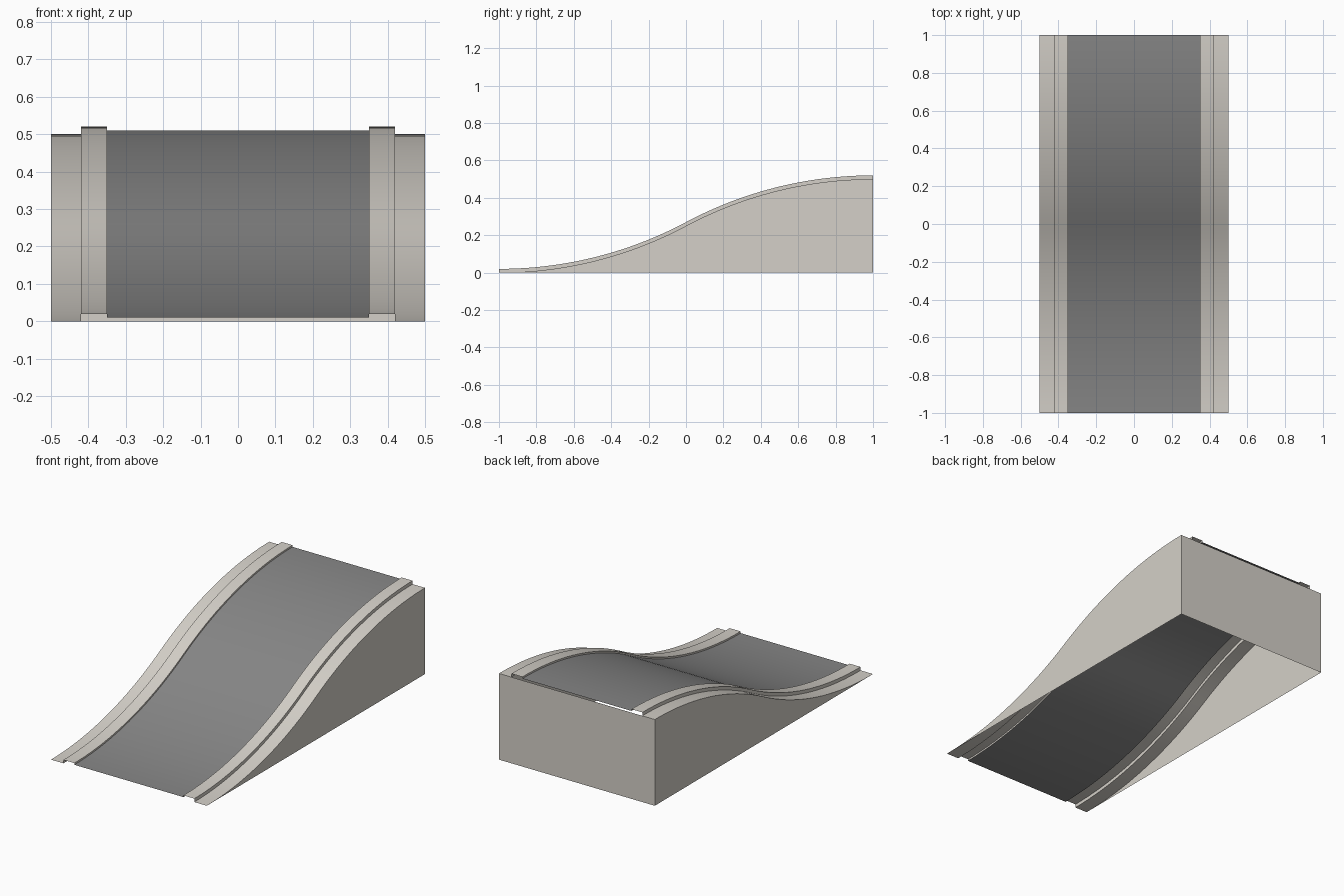
import bpy
import math

if "Cube" in bpy.data.objects:
    bpy.data.objects.remove(bpy.data.objects["Cube"], do_unlink=True)

STEPS = 40
RADIUS = 2.125


def make_material(name, color):
    mat = bpy.data.materials.new(name)
    mat.use_nodes = True
    mat.diffuse_color = color
    mat.node_tree.nodes["Principled BSDF"].inputs["Base Color"].default_value = color
    return mat


concrete = make_material("pale_concrete", (0.66, 0.63, 0.58, 1))
asphalt = make_material("grey_asphalt", (0.24, 0.24, 0.24, 1))


def ramp_height(y):
    """S-curve of two equal arcs, rising from 0 to 0.5."""
    drop = RADIUS - math.sqrt(RADIUS ** 2 - (1 - abs(y)) ** 2)
    return drop if y < 0 else 0.5 - drop


def add_object(name, verts, faces, mat):
    mesh = bpy.data.meshes.new(name)
    mesh.from_pydata(verts, [], faces)
    mesh.validate()
    mesh.materials.append(mat)
    obj = bpy.data.objects.new(name, mesh)
    bpy.context.collection.objects.link(obj)
    bpy.ops.object.select_all(action="DESELECT")
    obj.select_set(True)
    bpy.context.view_layer.objects.active = obj
    bpy.ops.object.shade_smooth_by_angle(angle=math.radians(30))
    return obj


def sweep(name, section, mat):
    """Sweep (x, lift) points along the ramp; a lift of None stays on the ground."""
    verts, faces = [], []
    n = len(section)
    for i in range(STEPS + 1):
        y = -1 + 2 * i / STEPS
        for x, lift in section:
            verts.append((x, y, 0 if lift is None else ramp_height(y) + lift))
    for i in range(STEPS):
        for j in range(n - 1):
            a = i * n + j
            faces.append((a, a + 1, a + n + 1, a + n))
    return add_object(name, verts, faces, mat)


# Road surface
sweep("road", [(-0.35, 0.01), (0.35, 0.01)], asphalt)

# Kerbs, shoulders and side walls, mirrored
parts = {
    "kerb": [(0.35, 0.01), (0.35, 0.02), (0.42, 0.02), (0.42, 0)],
    "shoulder": [(0.42, 0), (0.5, 0)],
    "side_wall": [(0.5, 0), (0.5, None)],
}
for part, section in parts.items():
    sweep("left_" + part, section, concrete)
    sweep("right_" + part, [(-x, lift) for x, lift in reversed(section)], concrete)

# Back wall
add_object("back_wall",
           [(0.5, 1, 0), (-0.5, 1, 0), (-0.5, 1, 0.5), (0.5, 1, 0.5)],
           [(0, 1, 2, 3)], concrete)
